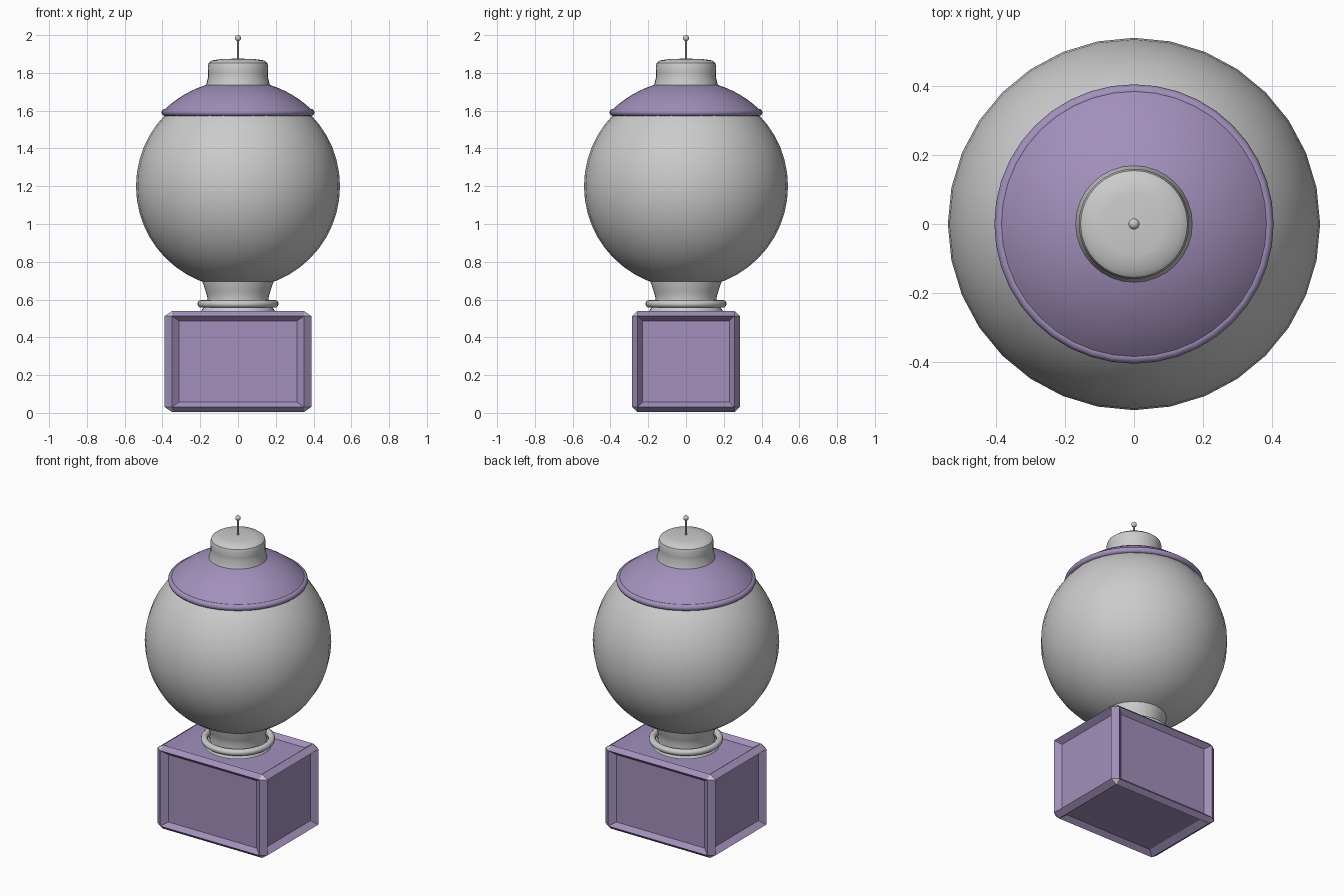
import bpy, bmesh, math
from mathutils import Vector

if "Cube" in bpy.data.objects:
    bpy.data.objects.remove(bpy.data.objects["Cube"])

purple = bpy.data.materials.new("purple")
purple.diffuse_color = (0.36, 0.28, 0.5, 1)
purple.use_nodes = True
purple.node_tree.nodes["Principled BSDF"].inputs["Base Color"].default_value = purple.diffuse_color


def finish(ob, name, mat=None, smooth=True):
    ob.name = name
    if mat:
        ob.data.materials.append(mat)
    if smooth:
        bpy.ops.object.select_all(action='DESELECT')
        ob.select_set(True)
        bpy.context.view_layer.objects.active = ob
        bpy.ops.object.shade_smooth_by_angle(angle=math.radians(35))
    return ob


def from_bmesh(bm, name, mat=None, smooth=False):
    bmesh.ops.recalc_face_normals(bm, faces=bm.faces)
    me = bpy.data.meshes.new(name)
    bm.to_mesh(me)
    bm.free()
    ob = bpy.data.objects.new(name, me)
    bpy.context.collection.objects.link(ob)
    return finish(ob, name, mat, smooth)


def lathe(name, profile, mat=None, steps=32):
    bm = bmesh.new()
    vs = [bm.verts.new((r, 0, z)) for r, z in profile]
    es = [bm.edges.new(p) for p in zip(vs, vs[1:])]
    bmesh.ops.spin(bm, geom=vs + es, cent=(0, 0, 0), axis=(0, 0, 1),
                   angle=2 * math.pi, steps=steps, use_duplicate=False)
    bmesh.ops.remove_doubles(bm, verts=bm.verts, dist=1e-4)
    return from_bmesh(bm, name, mat, True)


def ring(name, major, minor, z, mat=None):
    bpy.ops.mesh.primitive_torus_add(major_radius=major, minor_radius=minor, major_segments=40,
                                     minor_segments=12, location=(0, 0, z))
    return finish(bpy.context.object, name, mat)


def ball(name, radius, z, seg=32, rings=24):
    bpy.ops.mesh.primitive_uv_sphere_add(radius=radius, segments=seg, ring_count=rings,
                                         location=(0, 0, z))
    return finish(bpy.context.object, name)


# base box: flat panels, diamond-section edge bars and small grey corner pieces
centre = Vector((0, 0, 0.272))
half = Vector((0.35, 0.257, 0.241))
off = half * 0.108
signs = (-1, 1)

bm = bmesh.new()
bmesh.ops.create_cube(bm, size=2)
bmesh.ops.scale(bm, vec=half, verts=bm.verts)
bmesh.ops.translate(bm, vec=centre, verts=bm.verts)
from_bmesh(bm, "base_panels", purple)

bm = bmesh.new()
for axis in range(3):
    u, v = (axis + 1) % 3, (axis + 2) % 3
    for su in signs:
        for sv in signs:
            ends = []
            for s in signs:
                loop = []
                for du, dv in ((1, 0), (0, 1), (-1, 0), (0, -1)):
                    p = Vector((0, 0, 0))
                    p[axis] = s * half[axis]
                    p[u] = su * half[u] + du * off[u]
                    p[v] = sv * half[v] + dv * off[v]
                    loop.append(bm.verts.new(p + centre))
                ends.append(loop)
            for i in range(4):
                j = (i + 1) % 4
                bm.faces.new((ends[0][i], ends[0][j], ends[1][j], ends[1][i]))
from_bmesh(bm, "base_edge_bars", purple)

bm = bmesh.new()
for sx in signs:
    for sy in signs:
        for sz in signs:
            s = (sx, sy, sz)
            c = centre + Vector([s[i] * half[i] for i in range(3)])
            tri = []
            for i in range(3):
                p = c.copy()
                p[i] += s[i] * off[i]
                tri.append(bm.verts.new(p))
            back = bm.verts.new(c)
            bm.faces.new(tri)
            for i in range(3):
                bm.faces.new((tri[i], tri[(i + 1) % 3], back))
from_bmesh(bm, "base_corners")

# neck and neck ring
lathe("neck", [(0.195, 0.535), (0.19, 0.55), (0.165, 0.575), (0.162, 0.61), (0.17, 0.64),
               (0.187, 0.69), (0.19, 0.71)])
ring("neck_ring", 0.195, 0.02, 0.577)

# globe
ball("globe", 0.54, 1.2)

# domed collar with rolled rim
dome = [(0.562 * math.sin(math.radians(a)), 1.2 + 0.562 * math.cos(math.radians(a)))
        for a in range(14, 47, 4)]
lathe("collar", dome, purple, 40)
ring("collar_rim", 0.386, 0.019, 1.591, purple)

# top cap
lathe("top_cap", [(0.172, 1.725), (0.168, 1.74), (0.158, 1.78), (0.159, 1.80), (0.16, 1.835),
                  (0.155, 1.853), (0.138, 1.866), (0.09, 1.873), (0, 1.876)])

# antenna
bpy.ops.mesh.primitive_cylinder_add(radius=0.005, depth=0.12, vertices=12, location=(0, 0, 1.93))
finish(bpy.context.object, "antenna_rod")
ball("antenna_tip", 0.016, 1.984, 16, 10)
